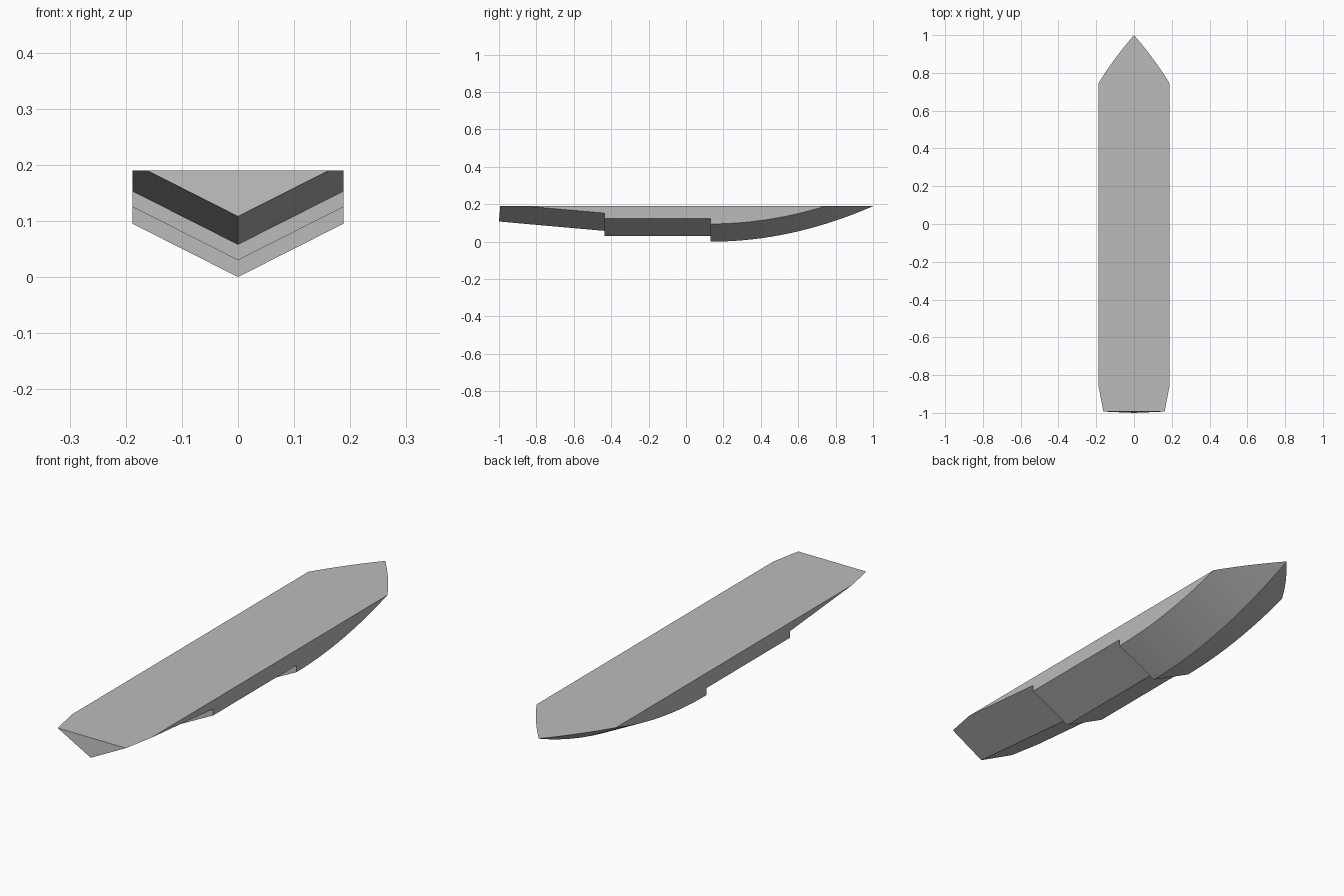
import bpy, bmesh, math

cube = bpy.data.objects.get("Cube")
if cube:
    bpy.data.objects.remove(cube, do_unlink=True)

HALF_W, DECK, RISE = 0.188, 0.19, 0.095   # half beam, deck height, V rise to chine
BOW_START, BOW_STEPS = 0.13, 32

grey = bpy.data.materials.new("hull_grey")
grey.use_nodes = True
colour = (0.5, 0.5, 0.5, 1)
grey.diffuse_color = colour
grey.node_tree.nodes["Principled BSDF"].inputs["Base Color"].default_value = colour

# Keel line as (y, z): raked stern, two steps, then a rising bow curve
stations = [(-1.0, 0.108), (-0.857, 0.095), (-0.437, 0.058), (-0.437, 0.03),
            (BOW_START, 0.03)]
params = [i / BOW_STEPS for i in range(BOW_STEPS + 1)] + [math.sqrt(0.5)]
for t in sorted(params):
    stations.append((BOW_START + (1 - BOW_START) * t, DECK * t * t))

bm = bmesh.new()
keel = [bm.verts.new((0, y, z)) for y, z in stations[:-1]]
tip = bm.verts.new((0, 1, DECK))


def chine_points(side):
    """Chine follows the V section and runs into the deck at both ends."""
    points = []
    for i, (y, z) in enumerate(stations[:-1]):
        x = min(HALF_W, (DECK - z) * HALF_W / RISE)
        if i == 0:
            y += 0.007                       # transom leans forward
        points.append(bm.verts.new((side * x, y, min(z + RISE, DECK))))
    return points


chines = [chine_points(1), chine_points(-1)]
for chine in chines:
    # Bottom panels, including the upright faces of the steps
    for i in range(len(keel) - 1):
        bm.faces.new((keel[i], keel[i + 1], chine[i + 1], chine[i]))
    bm.faces.new((keel[-1], tip, chine[-1]))
    # Flat topside wall
    bm.faces.new([v for v in chine if abs(v.co.x) > HALF_W - 1e-5])

# Deck and transom
edges = [[v for v in c if v.co.z > DECK - 1e-5] for c in chines]
bm.faces.new(edges[0] + [tip] + edges[1][::-1])
bm.faces.new((keel[0], chines[0][0], chines[1][0]))
bmesh.ops.recalc_face_normals(bm, faces=bm.faces[:])

mesh = bpy.data.meshes.new("stepped_hull")
bm.to_mesh(mesh)
bm.free()
mesh.materials.append(grey)
hull = bpy.data.objects.new("stepped_hull", mesh)
bpy.context.collection.objects.link(hull)

bpy.ops.object.select_all(action='DESELECT')
hull.select_set(True)
bpy.context.view_layer.objects.active = hull
bpy.ops.object.shade_smooth_by_angle(angle=math.radians(20))
